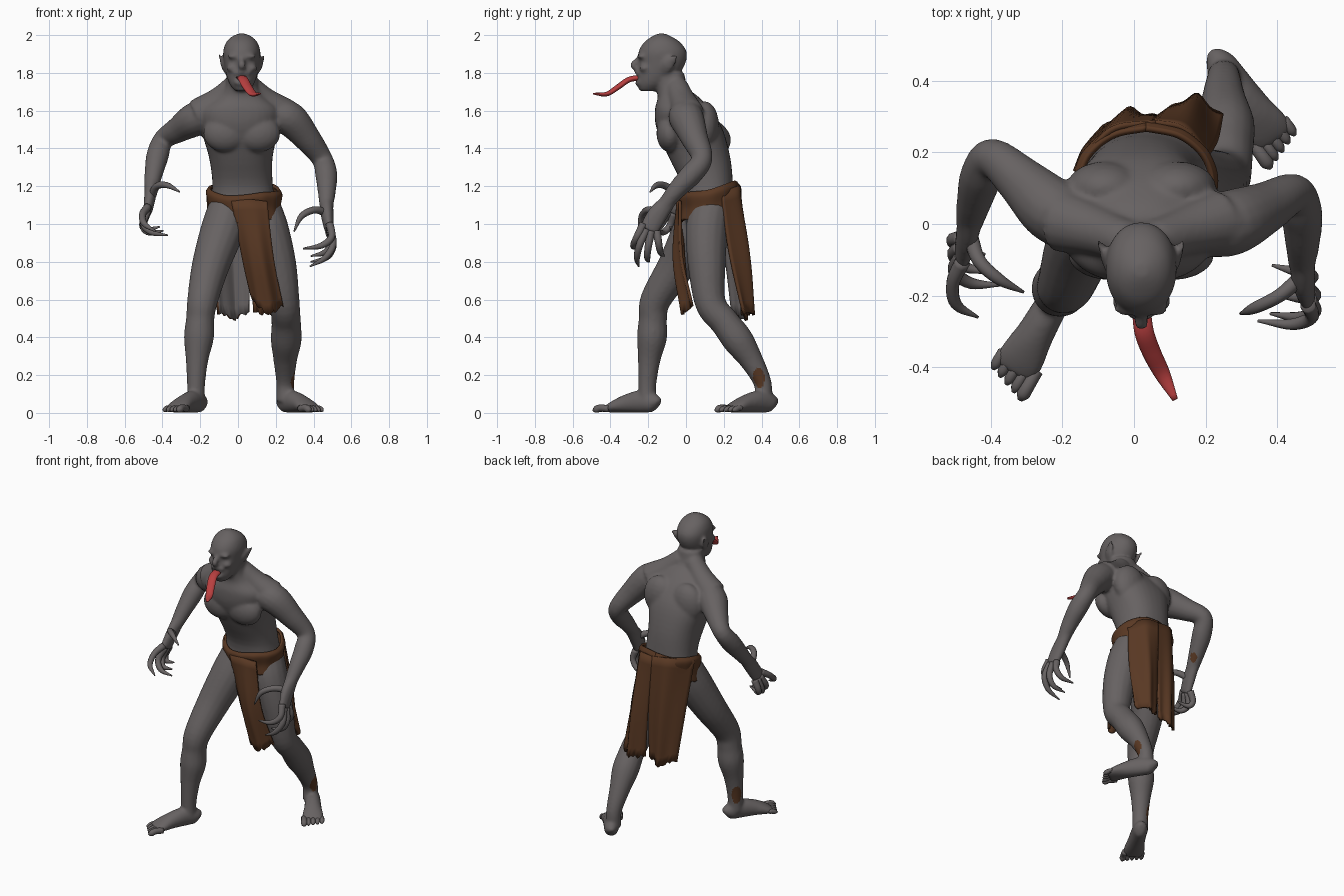
import bpy, bmesh, math, random
from mathutils import Vector, Matrix
random.seed(4)

def mat(name, c):
    m = bpy.data.materials.new(name)
    m.diffuse_color = (*c, 1)
    return m

SKIN = mat("grey skin", (0.135, 0.122, 0.122))
CLOTH = mat("brown cloth", (0.1, 0.04, 0.017))
RED = mat("tongue red", (0.48, 0.05, 0.05))
DARK = mat("mouth dark", (0.03, 0.015, 0.015))

def spline(pts, sub):
    """Catmull-Rom through tuples of any length."""
    P = [Vector(p) for p in pts]
    P = [P[0] * 2 - P[1]] + P + [P[-1] * 2 - P[-2]]
    out = []
    for i in range(1, len(P) - 2):
        a, b, c, d = P[i - 1:i + 3]
        for k in range(sub):
            t = k / sub
            out.append(0.5 * (2 * b + (c - a) * t + (2 * a - 5 * b + 4 * c - d) * t * t
                              + (3 * b - a - 3 * c + d) * t ** 3))
    return out + [P[-2]]

def skin_rings(bm, rings):
    n = len(rings[0])
    V = [[bm.verts.new(p) for p in r] for r in rings]
    for a, b in zip(V, V[1:]):
        for i in range(n):
            bm.faces.new((a[i], a[(i + 1) % n], b[(i + 1) % n], b[i]))
    bm.faces.new(V[0][::-1])
    bm.faces.new(V[-1])

def tube(bm, pts, ref=(0, 1, 0), flat=1, n=16, sub=5):
    """Sweep an ellipse along (x, y, z, width[, height]) points."""
    S = spline([p if len(p) == 5 else (*p, p[3] * flat) for p in pts], sub)
    C = [Vector(s[:3]) for s in S]
    up, rings = Vector(ref), []
    for i, s in enumerate(S):
        t = (C[min(i + 1, len(C) - 1)] - C[max(i - 1, 0)]).normalized()
        up = (up - t * up.dot(t)).normalized()
        side = t.cross(up)
        rings.append([C[i] + side * max(s[3], .002) * math.cos(a) + up * max(s[4], .002) * math.sin(a)
                      for a in (2 * math.pi * k / n for k in range(n))])
    skin_rings(bm, rings)

def loft(bm, secs, n=32, p=2.3):
    """Stack horizontal sections (z, x centre, half width, y front, y back)."""
    rings = []
    for z, x, w, f, b in spline(secs, 4):
        r = []
        for k in range(n):
            a = 2 * math.pi * k / n
            c, s = math.cos(a), math.sin(a)
            r.append((x + w * math.copysign(abs(c) ** (2 / p), c),
                      (f + b) / 2 + (b - f) / 2 * math.copysign(abs(s) ** (2 / p), s), z))
        rings.append(r)
    skin_rings(bm, rings)

def blob(bm, c, r):
    bmesh.ops.create_uvsphere(bm, u_segments=20, v_segments=12, radius=1,
                              matrix=Matrix.Translation(c) @ Matrix.Diagonal((*r, 1)))

def make(name, bm, *mats):
    me = bpy.data.meshes.new(name)
    bm.to_mesh(me)
    bm.free()
    for m in mats:
        me.materials.append(m)
    me.polygons.foreach_set("use_smooth", [True] * len(me.polygons))
    ob = bpy.data.objects.new(name, me)
    bpy.context.collection.objects.link(ob)
    return ob

def finish(name, bm, *mats):
    bmesh.ops.recalc_face_normals(bm, faces=bm.faces)
    return make(name, bm, *mats)

# ---- body: torso, neck and head lofts
bm = bmesh.new()
loft(bm, [(.95, .03, .10, .02, .20), (1.05, .03, .175, -.01, .26), (1.2, .025, .16, -.02, .25),
          (1.35, .015, .168, -.09, .235), (1.5, .01, .205, -.155, .195), (1.6, .015, .21, -.165, .135),
          (1.67, .02, .13, -.15, .07), (1.72, .02, .09, -.158, .012), (1.8, .02, .08, -.17, -.01)])
loft(bm, [(1.703, .02, .035, -.247, -.16), (1.74, .02, .064, -.257, -.1), (1.79, .02, .082, -.257, -.04),
          (1.85, .02, .094, -.25, -.003), (1.91, .02, .099, -.252, .004), (1.96, .02, .084, -.224, -.028),
          (1.99, .02, .056, -.185, -.072), (2.008, .02, .02, -.15, -.11)], p=2.1)
# chest, shoulder, back and face masses, mirrored about the body centre
for s in (-1, 1):
    X = lambda d: .02 + s * d
    blob(bm, (X(.085), -.085, 1.48), (.12, .072, .1))
    blob(bm, (X(.1), .1, 1.52), (.11, .075, .13))
    tube(bm, [(X(.04), -.05, 1.73, .06), (X(.12), -.02, 1.655, .07), (X(.22), .01, 1.58, .09)])
    blob(bm, (X(.038), -.236, 1.888), (.04, .022, .014))
    blob(bm, (X(.052), -.218, 1.825), (.03, .03, .022))
    # pointed ear
    tube(bm, [(X(.08), -.12, 1.80, .02), (X(.095), -.1, 1.835, .034), (X(.108), -.07, 1.87, .024),
              (X(.125), -.04, 1.905, .006)], ref=(1, 0, 0), flat=.4, n=12)
tube(bm, [(.02, -.235, 1.89, .014), (.02, -.262, 1.86, .017), (.02, -.278, 1.84, .02),
          (.02, -.25, 1.82, .016)], n=12)                                # nose
tube(bm, [(-.02, -.245, 1.752, .012), (.02, -.258, 1.745, .013), (.06, -.245, 1.752, .012)], ref=(0, 0, 1))  # lips
tube(bm, [(-.02, -.245, 1.795, .012), (.02, -.26, 1.804, .013), (.06, -.245, 1.795, .012)], ref=(0, 0, 1))

# arms
tube(bm, [(-.17, .0, 1.575, .085), (-.235, .045, 1.55, .09), (-.315, .12, 1.5, .07), (-.395, .185, 1.447, .054),
          (-.425, .135, 1.365, .06), (-.445, .065, 1.275, .05), (-.46, 0, 1.19, .038)])
tube(bm, [(.2, -.01, 1.575, .085), (.275, .005, 1.555, .092), (.365, .045, 1.455, .073), (.445, .085, 1.345, .056),
          (.467, .03, 1.265, .059), (.47, -.045, 1.185, .05), (.468, -.115, 1.1, .038)])
# palms
tube(bm, [(-.455, .03, 1.23, .04, .036), (-.465, -.03, 1.15, .05, .032), (-.478, -.085, 1.065, .05, .024)],
     ref=(1, 0, 0))
tube(bm, [(.468, -.085, 1.13, .04, .036), (.472, -.15, 1.05, .054, .034), (.483, -.2, .965, .052, .024)],
     ref=(1, 0, 0))
# legs
tube(bm, [(-.05, .09, 1.08, .11), (-.085, .04, .96, .115), (-.145, -.05, .78, .1), (-.187, -.16, .6, .082),
          (-.2, -.175, .5, .075), (-.207, -.18, .4, .08), (-.217, -.195, .28, .06), (-.222, -.205, .15, .048),
          (-.222, -.205, .06, .048)])
tube(bm, [(.12, .13, 1.08, .11), (.16, .11, .96, .112), (.21, .11, .78, .1), (.245, .13, .58, .082),
          (.255, .205, .48, .078), (.255, .275, .385, .082), (.25, .345, .28, .063), (.25, .405, .16, .048),
          (.25, .41, .06, .048)])

# feet: (heel, toe end)
toes = bmesh.new()
for heel, toe, s in (((-.195, -.165), (-.36, -.455), -1), ((.235, .455), (.42, .195), 1)):
    h, d = Vector((*heel, 0)), Vector((toe[0] - heel[0], toe[1] - heel[1], 0))
    side = d.normalized().cross(Vector((0, 0, 1))) * -s      # toward the outer edge
    tube(bm, [(*(h + d * t + Vector((0, 0, z))), w, z) for t, z, w in
              ((-.05, .035, .02), (.02, .05, .042), (.25, .06, .048), (.5, .05, .054), (.72, .033, .066),
               (.86, .018, .06))], ref=(0, 0, 1))
    for k in range(5):
        o = side * (k - 2) * .027
        e = 1.0 - .028 * k
        r = .019 if k == 0 else .0145
        tube(toes, [(*(h + d * t + o + Vector((0, 0, z))), q) for t, z, q in
                    ((.75, .022, r), (e - .1, .026, r), (e - .02, .018, r), (e + .03, .012, r * .4))], n=10, sub=4,
             ref=(0, 0, 1))
finish("toes", toes, SKIN)

# blend everything into one smooth skin
raw = finish("body_raw", bm, SKIN)
m = raw.modifiers.new("blend", 'REMESH')
m.mode, m.voxel_size = 'VOXEL', .009
m = raw.modifiers.new("soften", 'SMOOTH')
m.factor, m.iterations = .5, 9
me = bpy.data.meshes.new_from_object(raw.evaluated_get(bpy.context.evaluated_depsgraph_get()))
bpy.data.objects.remove(raw)
body = bpy.data.objects.new("body", me)
bpy.context.collection.objects.link(body)
me.materials.clear()
me.materials.append(SKIN)
me.materials.append(CLOTH)
for v in me.vertices:
    v.co.z = max(v.co.z, 0)
# brown stains on ankles and one wrist
stains = [((.295, .385, .185), 1), ((-.255, -.17, .18), 1.1), ((-.42, .065, 1.235), .75)]
for p in me.polygons:
    p.use_smooth = True
    for c, k in stains:
        q = (p.center - Vector(c)) / k
        if (q.x / .026) ** 2 + (q.y / .032) ** 2 + (q.z / .055) ** 2 < 1:
            p.material_index = 1

# clawed fingers: knuckle, middle, bend, tip
def fingers(name, rows):
    b = bmesh.new()
    for row in rows:
        tube(b, [(*p, r) for p, r in zip(row, (.022, .019, .016, .004))], ref=(1, 0, 0), n=10)
    finish(name, b, SKIN)

fingers("left_fingers", [
    [(.465, -.15, 1.06), (.405, -.2, 1.075), (.335, -.235, 1.04), (.297, -.25, .96)],
    [(.485, -.225, 1.0), (.495, -.26, .93), (.44, -.28, .885), (.345, -.27, .87)],
    [(.488, -.21, .97), (.503, -.245, .89), (.46, -.26, .82), (.38, -.25, .775)],
    [(.488, -.185, .96), (.503, -.2, .88), (.465, -.205, .82), (.385, -.195, .80)],
    [(.482, -.155, .96), (.495, -.145, .9), (.46, -.135, .85), (.385, -.115, .83)]])
fingers("right_fingers", [
    [(-.455, -.04, 1.15), (-.43, -.105, 1.2), (-.375, -.155, 1.205), (-.308, -.19, 1.17)],
    [(-.478, -.105, 1.09), (-.505, -.165, 1.05), (-.495, -.225, 1.0), (-.435, -.26, .96)],
    [(-.48, -.09, 1.07), (-.5, -.13, 1.0), (-.455, -.165, .955), (-.37, -.17, .94)],
    [(-.482, -.065, 1.06), (-.502, -.085, .99), (-.47, -.12, .955), (-.395, -.135, .965)],
    [(-.48, -.04, 1.06), (-.505, -.045, 1.0), (-.485, -.065, .97), (-.415, -.085, .985)]])

# tongue and mouth
b = bmesh.new()
tube(b, [(.02, -.23, 1.775, .026), (.028, -.3, 1.765, .027), (.05, -.36, 1.725, .026), (.08, -.42, 1.688, .022),
         (.115, -.49, 1.69, .008)], ref=(0, 0, 1), flat=.55)
finish("tongue", b, RED)
b = bmesh.new()
blob(b, (.02, -.252, 1.775), (.03, .008, .014))
finish("mouth", b, DARK)

# ---- cloth: rows of points running left to right seen from behind
def cloth(name, rows, ragged=.018, fold=.008, inner=CLOTH):
    R = [spline(r, 8) for r in rows]
    cols = [spline(c, 6) for c in zip(*R)]
    b = bmesh.new()
    V = []
    for i, c in enumerate(cols):
        drop = random.uniform(-ragged, ragged)
        V.append([b.verts.new(p + Vector((0, fold * math.sin(i * .9) * j / len(c), drop * (j / len(c)) ** 4)))
                  for j, p in enumerate(c)])
    for A, B in zip(V, V[1:]):
        for j in range(len(A) - 1):
            b.faces.new((A[j], B[j], B[j + 1], A[j + 1]))
    s = make(name, b, CLOTH, inner).modifiers.new("thickness", 'SOLIDIFY')
    s.thickness, s.offset, s.material_offset = .016, -1, 1

def belt_row(z_front, z_back, grow):
    out = []
    for k in range(13):
        a = 2 * math.pi * k / 12
        c = (1 + math.cos(a)) / 2
        out.append((.033 + (.188 + grow) * math.sin(a), .12 + (.152 + grow) * math.cos(a),
                    z_front + (z_back - z_front) * c + .008 * math.sin(3 * a)))
    return out

cloth("waist_wrap", [belt_row(1.155, 1.225, .0), belt_row(1.13, 1.19, .014), belt_row(1.07, 1.12, .004),
                     belt_row(1.01, 1.04, .01)], ragged=.008, fold=.003)
cloth("front_flap", [[(.155, -.04, 1.12), (.06, -.05, 1.13), (-.035, -.04, 1.12)],
                     [(.19, -.03, .82), (.105, -.072, .82), (.02, -.02, .82)],
                     [(.24, .025, .57), (.16, -.03, .53), (.065, .0, .61)]])
cloth("back_flap_a", [[(-.17, .15, 1.18), (-.07, .268, 1.21), (.06, .29, 1.2)],
                      [(-.145, .21, .85), (-.04, .305, .85), (.065, .30, .85)],
                      [(-.11, .25, .53), (-.02, .32, .5), (.06, .3, .54)]], inner=SKIN)
cloth("back_flap_b", [[(.05, .292, 1.2), (.14, .272, 1.2), (.21, .19, 1.17)],
                      [(.065, .305, .85), (.16, .335, .85), (.235, .23, .85)],
                      [(.08, .31, .54), (.17, .36, .52), (.25, .3, .54)]])
